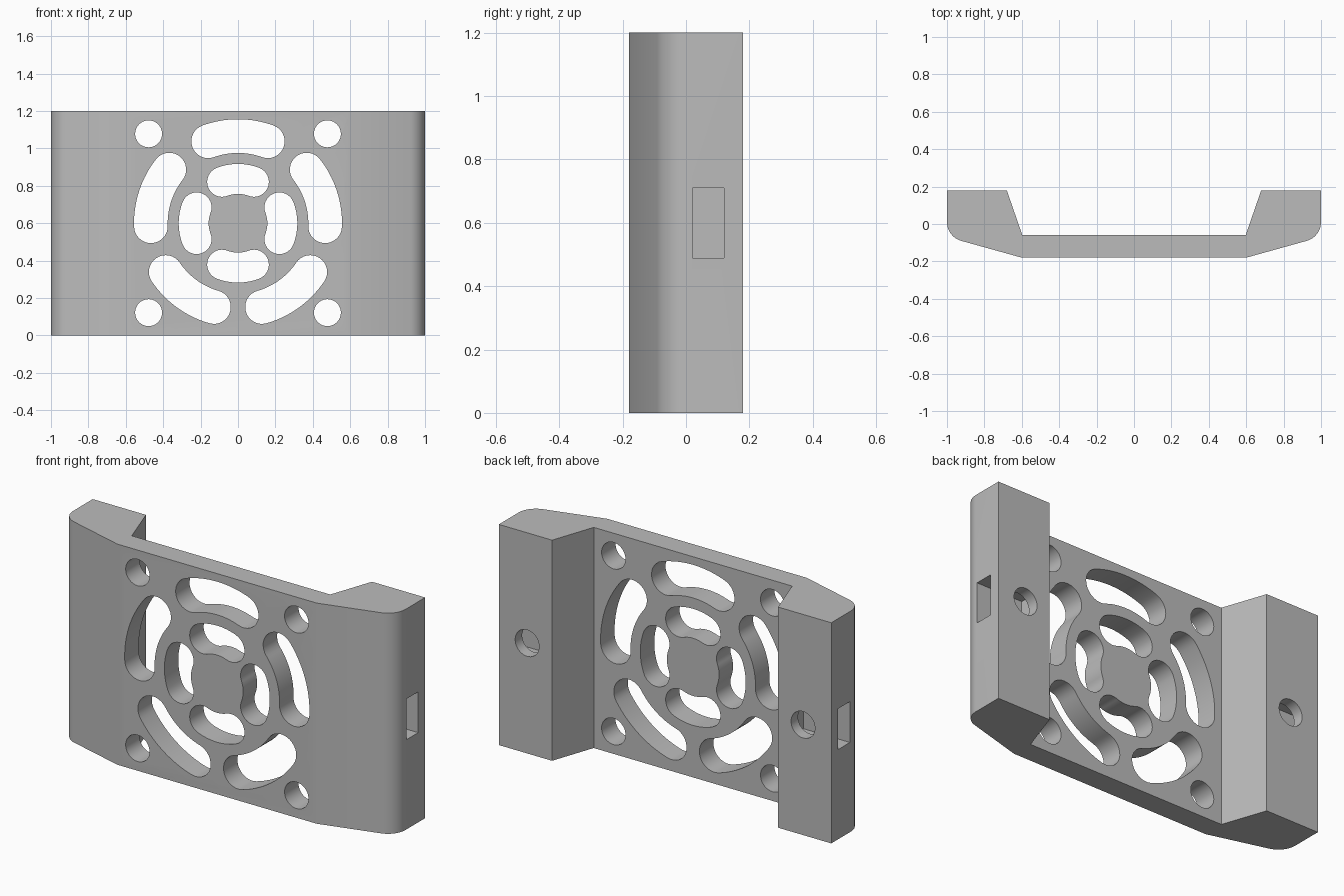
import bpy, bmesh
from math import sin, cos, pi, radians, atan2
from mathutils import Vector

if "Cube" in bpy.data.objects:
    bpy.data.objects.remove(bpy.data.objects["Cube"])

HEIGHT = 1.2
BACK = 0.18
MID = HEIGHT / 2

grey = bpy.data.materials.new("plain grey")
grey.use_nodes = True
grey.diffuse_color = (0.5, 0.5, 0.5, 1)
grey.node_tree.nodes["Principled BSDF"].inputs["Base Color"].default_value = (0.5, 0.5, 0.5, 1)


def prisms(name, outlines, start, depth):
    """Extrude closed 3D outlines from start along depth into one object."""
    bm = bmesh.new()
    for outline in outlines:
        face = bm.faces.new([bm.verts.new(Vector(p) + Vector(start)) for p in outline])
        new = bmesh.ops.extrude_face_region(bm, geom=[face])["geom"]
        bmesh.ops.translate(bm, vec=depth, verts=[v for v in new if isinstance(v, bmesh.types.BMVert)])
    bmesh.ops.recalc_face_normals(bm, faces=bm.faces)
    mesh = bpy.data.meshes.new(name)
    bm.to_mesh(mesh)
    bm.free()
    mesh.materials.append(grey)
    obj = bpy.data.objects.new(name, mesh)
    bpy.context.collection.objects.link(obj)
    return obj


def arc(cx, cz, r, a0, a1, steps):
    """Points along an arc in the xz plane."""
    angles = [a0 + (a1 - a0) * i / steps for i in range(steps + 1)]
    return [(cx + r * cos(a), 0, cz + r * sin(a)) for a in angles]


def circle(cx, cz, r):
    return arc(cx, cz, r, 0, 2 * pi, 40)[:-1]


def curved_slot(r, half_width, middle, half_angle):
    """Round-ended slot bent around the centre of the plate."""
    a, b = radians(middle - half_angle), radians(middle + half_angle)
    w = half_width
    points = arc(0, MID, r + w, a, b, 20)
    points += arc(r * cos(b), MID + r * sin(b), w, b, b + pi, 16)[1:]
    points += arc(0, MID, r - w, b, a, 20)[1:]
    points += arc(r * cos(a), MID + r * sin(a), w, a + pi, a + 2 * pi, 16)[1:-1]
    return points


# Bracket body: half outline mirrored in x, outer front corner rounded
slope = atan2(0.09, 0.323)
radius = 0.105
half = [(0.6, -BACK, 0)]
for i in range(13):
    a = slope - pi / 2 + (pi / 2 - slope) * i / 12
    half.append((1 - radius + radius * cos(a), 0.011 + radius * sin(a), 0))
half += [(1, BACK, 0), (0.68, BACK, 0), (0.597, -0.06, 0)]
outline = half + [(-x, y, z) for x, y, z in reversed(half)]
body = prisms("fan_bracket", [outline], (0, 0, 0), (0, 0, HEIGHT))

# Vent slots in two rings and four corner screw holes
vents = [curved_slot(0.237, 0.08, 90 * i, 21) for i in range(4)]
vents += [curved_slot(0.466, 0.09, 90 + 72 * i, 20) for i in range(5)]
vents += [circle(x, MID + z, 0.072) for x in (-0.478, 0.478) for z in (-0.478, 0.478)]
cutters = [prisms("vent_cutter", vents, (0, -0.4, 0), (0, 0.6, 0))]

# Mounting holes in the back of the arms
holes = [circle(x, MID, 0.072) for x in (-0.83, 0.83)]
cutters.append(prisms("mounting_hole_cutter", holes, (0, 0.02, 0), (0, 0.3, 0)))

# Nut pockets opening through the sides of the arms
for side in (-1, 1):
    pocket = [(0, y, z) for y, z in ((0.02, 0.488), (0.12, 0.488), (0.12, 0.71), (0.02, 0.71))]
    cutters.append(prisms("nut_pocket_cutter", [pocket], (0.72 * side, 0, 0), (0.4 * side, 0, 0)))

# Cut the openings, then drop the cutters
bpy.context.view_layer.objects.active = body
body.select_set(True)
for cutter in cutters:
    cut = body.modifiers.new("cut", "BOOLEAN")
    cut.operation = "DIFFERENCE"
    cut.solver = "EXACT"
    cut.object = cutter
    bpy.ops.object.modifier_apply(modifier=cut.name)
    bpy.data.objects.remove(cutter)

bpy.ops.object.shade_smooth_by_angle(angle=radians(25))
